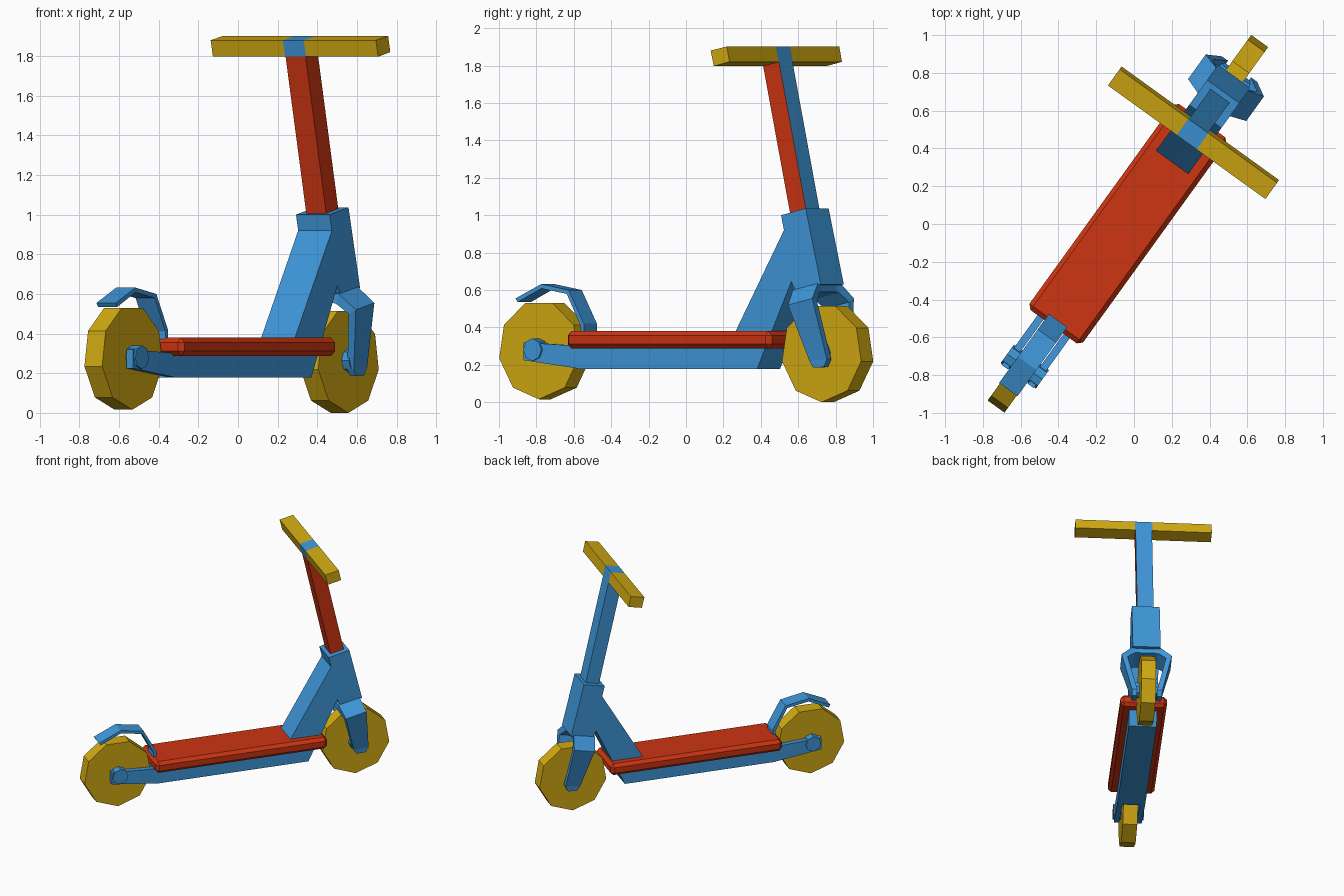
import bpy, bmesh, math
from mathutils import Matrix, Vector

cube = bpy.data.objects.get("Cube")
if cube:
    bpy.data.objects.remove(cube, do_unlink=True)

# Scooter is built along +x, then turned to its standing angle
PLACE = Matrix.Rotation(math.radians(54.2), 4, 'Z') @ Matrix.Translation((0, 0.027, 0))


def material(name, rgb):
    mat = bpy.data.materials.new(name)
    mat.use_nodes = True
    mat.diffuse_color = (*rgb, 1)
    mat.node_tree.nodes["Principled BSDF"].inputs["Base Color"].default_value = (*rgb, 1)
    return mat


BLUE = material("blue", (0.05, 0.31, 0.70))
RED = material("red", (0.61, 0.035, 0.006))
YELLOW = material("yellow", (0.64, 0.40, 0.006))


def finish(name, bm, *mats, rule=None):
    """Turn a bmesh into a placed, flat-shaded object."""
    bmesh.ops.recalc_face_normals(bm, faces=bm.faces[:])
    if rule:
        for f in bm.faces:
            f.normal_update()
            f.material_index = rule(f.normal)
    bm.transform(PLACE)
    mesh = bpy.data.meshes.new(name)
    bm.to_mesh(mesh)
    bm.free()
    for m in mats:
        mesh.materials.append(m)
    obj = bpy.data.objects.new(name, mesh)
    bpy.context.collection.objects.link(obj)
    return obj


def loft(sections):
    """Skin closed rings of points and cap both ends."""
    bm = bmesh.new()
    rings = [[bm.verts.new(p) for p in s] for s in sections]
    n = len(rings[0])
    for a, b in zip(rings, rings[1:]):
        for i in range(n):
            j = (i + 1) % n
            bm.faces.new((a[i], a[j], b[j], b[i]))
    bm.faces.new(rings[0])
    bm.faces.new(rings[-1])
    return bm


def prism(profile, y0, y1):
    return loft([[(x, y, z) for x, z in profile] for y in (y0, y1)])


def disc(x, z, radius, half, sides):
    """Wheel-like prism with one corner pointing straight down."""
    angles = [-math.pi / 2 + math.tau * i / sides for i in range(sides)]
    return prism([(x + radius * math.cos(a), z + radius * math.sin(a)) for a in angles], -half, half)


# Main frame: low beam, sloping brace and steering head
finish("frame", prism([(-0.66, 0.178), (0.525, 0.178), (0.75, 0.645), (0.775, 0.6),
                       (0.945, 0.63), (0.845, 1.037), (0.683, 1.0), (0.702, 0.92),
                       (0.36, 0.34), (0.36, 0.3), (-0.66, 0.3)], -0.105, 0.105), BLUE)

# Foot deck with chamfered edges
deck = prism([(-0.69, 0.287), (0.655, 0.287), (0.655, 0.38), (-0.69, 0.38)], -0.175, 0.175)
bmesh.ops.bevel(deck, geom=deck.edges[:], offset=0.024, segments=1, affect='EDGES')
finish("deck", deck, RED)

# Wheels and hubs
for end, x, z, hub_half in (("rear", -0.95, 0.281, 0.115), ("front", 0.914, 0.265, 0.1)):
    finish(end + "_wheel", disc(x, z, 0.265, 0.055, 9), YELLOW)
    finish(end + "_hub", disc(x, z, 0.06, hub_half, 8), BLUE)

# Rear arms and front fork, mirrored to both sides
fork = [  # side offset, then x and z of the back and front edges
    (0.07, 0.755, 0.605, 0.92, 0.64),
    (0.105, 0.76, 0.6, 0.925, 0.635),
    (0.19, 0.79, 0.52, 0.95, 0.555),
    (0.115, 0.877, 0.22, 0.992, 0.23),
    (0.112, 0.9, 0.185, 0.97, 0.188),
]
inset = [(0, 0.05), (0.015, 0.05), (0.045, 0.02), (0.04, 0), (0.037, 0)]
for name, s in (("left", 1), ("right", -1)):
    finish(name + "_rear_arm", prism([(-0.64, 0.178), (-1.015, 0.225), (-1.015, 0.32),
                                      (-0.64, 0.3)], s * 0.065, s * 0.105), BLUE)
    rings = []
    for (w, xb, zb, xf, zf), (dw, dz) in zip(fork, inset):
        rings.append([(xb, s * w, zb), (xf, s * w, zf),
                      (xf, s * (w - dw), zf - dz), (xb, s * (w - dw), zb - dz)])
    finish(name + "_fork_leg", loft(rings), BLUE)

# Crown bridge joining the fork legs under the head
finish("fork_crown", prism([(0.755, 0.605), (0.92, 0.64), (0.92, 0.59), (0.755, 0.555)],
                           -0.075, 0.075), BLUE)

# Rear mudguard: a bent strip
path = [Vector(p) for p in ((-1.1, 0.555), (-0.93, 0.632), (-0.75, 0.6), (-0.65, 0.42), (-0.65, 0.36))]
inner = [p + (Vector((-0.93, 0.3)) - p).normalized() * 0.024 for p in path]
strip = []
for p, q in zip(path, inner):
    strip.append([(p.x, -0.06, p.y), (p.x, 0.06, p.y), (q.x, 0.06, q.y), (q.x, -0.06, q.y)])
finish("rear_mudguard", loft(strip), BLUE)

# Steering stem: red on its back and right, blue on its front and left
finish("stem", prism([(0.725, 0.95), (0.832, 0.96), (0.638, 1.82), (0.534, 1.797)], -0.062, 0.062),
       BLUE, RED, rule=lambda n: int(n.x < -0.5 or n.y < -0.5))

# Handlebar: blue clamp between two yellow grips
bar = [(0.534, 1.797), (0.638, 1.82), (0.62, 1.902), (0.514, 1.88)]
finish("handlebar_clamp", prism(bar, -0.065, 0.065), BLUE)
finish("left_grip", prism(bar, 0.065, 0.514), YELLOW)
finish("right_grip", prism(bar, -0.514, -0.065), YELLOW)
